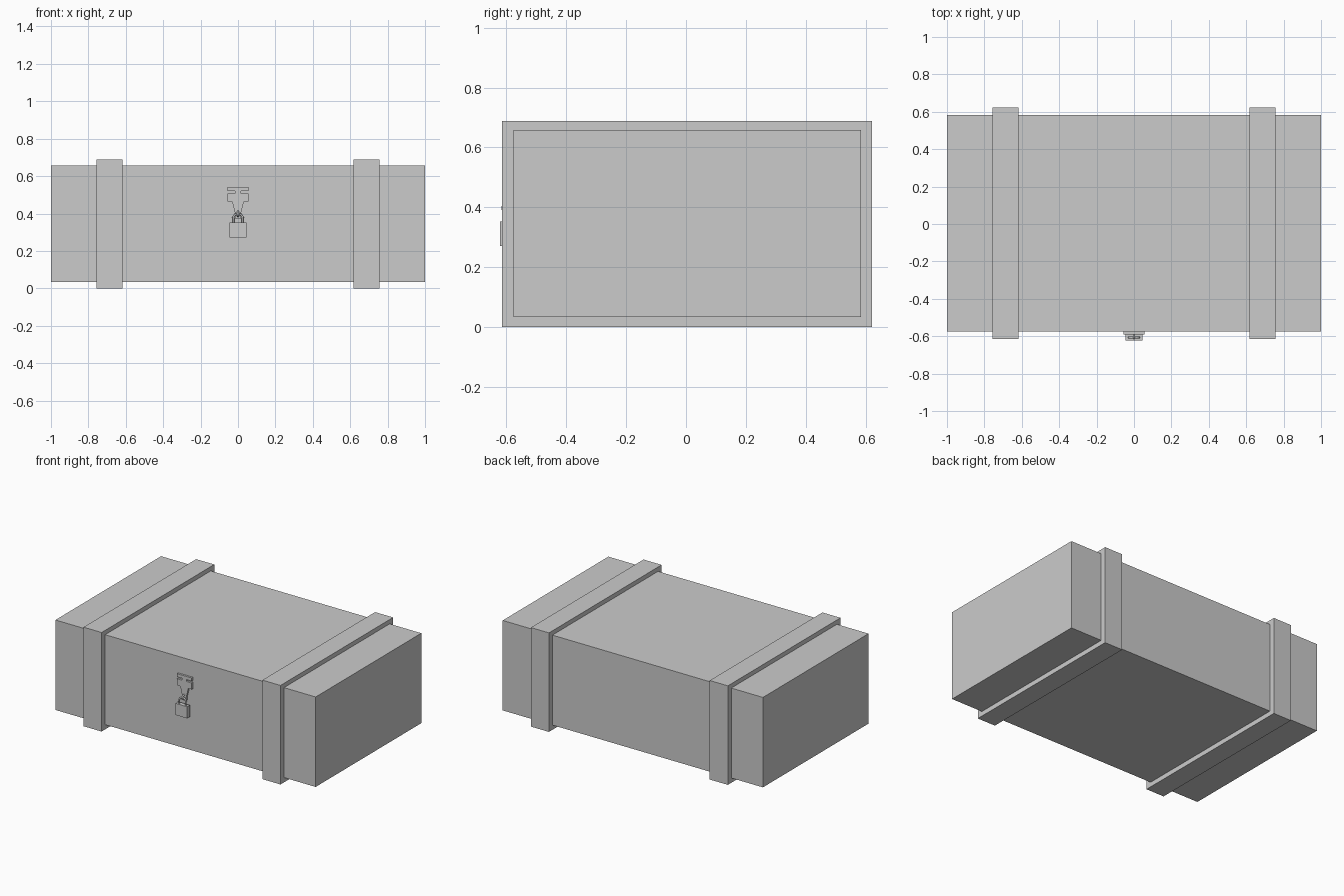
import bpy, bmesh
from math import pi, cos, sin

if "Cube" in bpy.data.objects:
    bpy.data.objects.remove(bpy.data.objects["Cube"])


def box(name, lo, hi):
    bm = bmesh.new()
    bmesh.ops.create_cube(bm, size=1)
    for v in bm.verts:
        v.co = [(a + b) / 2 + c * (b - a) for a, b, c in zip(lo, hi, v.co)]
    return finish(name, bm)


def finish(name, bm):
    bmesh.ops.recalc_face_normals(bm, faces=bm.faces)
    me = bpy.data.meshes.new(name)
    bm.to_mesh(me)
    bm.free()
    ob = bpy.data.objects.new(name, me)
    bpy.context.collection.objects.link(ob)
    return ob


def plate(name, pts, y0, y1):
    # extrude an x-z outline from y0 to y1
    bm = bmesh.new()
    face = bm.faces.new([bm.verts.new((x, y0, z)) for x, z in pts])
    ext = bmesh.ops.extrude_face_region(bm, geom=[face])
    moved = [g for g in ext["geom"] if isinstance(g, bmesh.types.BMVert)]
    bmesh.ops.translate(bm, verts=moved, vec=(0, y1 - y0, 0))
    return finish(name, bm)


def tube(name, pts, radius, cyclic=False):
    cu = bpy.data.curves.new(name, "CURVE")
    cu.dimensions = "3D"
    cu.bevel_depth = radius
    cu.bevel_resolution = 1
    cu.use_fill_caps = True
    sp = cu.splines.new("POLY")
    sp.points.add(len(pts) - 1)
    for p, co in zip(sp.points, pts):
        p.co = (*co, 1)
    sp.use_cyclic_u = cyclic
    ob = bpy.data.objects.new(name, cu)
    bpy.context.collection.objects.link(ob)
    return ob


# Crate body
box("crate_body", (-1, -0.576, 0.033), (1, 0.584, 0.658))

# Raised bands wrapping the body
for side, x in (("left", -0.6875), ("right", 0.6875)):
    box(side + "_band", (x - 0.0695, -0.615, 0), (x + 0.0695, 0.622, 0.688))

# Hasp plate with hinge slots, mirrored outline
half = [(0.057, 0.543), (0.057, 0.521), (0.016, 0.521), (0.016, 0.508),
        (0.057, 0.508), (0.057, 0.463), (0.031, 0.463), (0.014, 0.395),
        (0.014, 0.372)]
plate("hasp_plate", half + [(-x, z) for x, z in reversed(half)], -0.57, -0.590)

# Staple ring standing through the hasp
arc = [pi * i / 8 for i in range(9)]
tube("staple", [(0, -0.575, 0.41)] +
     [(0, -0.598 - 0.014 * sin(a), 0.398 + 0.012 * cos(a)) for a in arc] +
     [(0, -0.575, 0.386)], 0.006)

# Padlock shackle and body
tube("padlock_shackle", [(0.026, -0.607, 0.34)] +
     [(0.026 * cos(a), -0.607, 0.374 + 0.025 * sin(a)) for a in arc] +
     [(-0.026, -0.607, 0.34)], 0.006)
box("padlock_body", (-0.045, -0.622, 0.271), (0.045, -0.592, 0.352))
